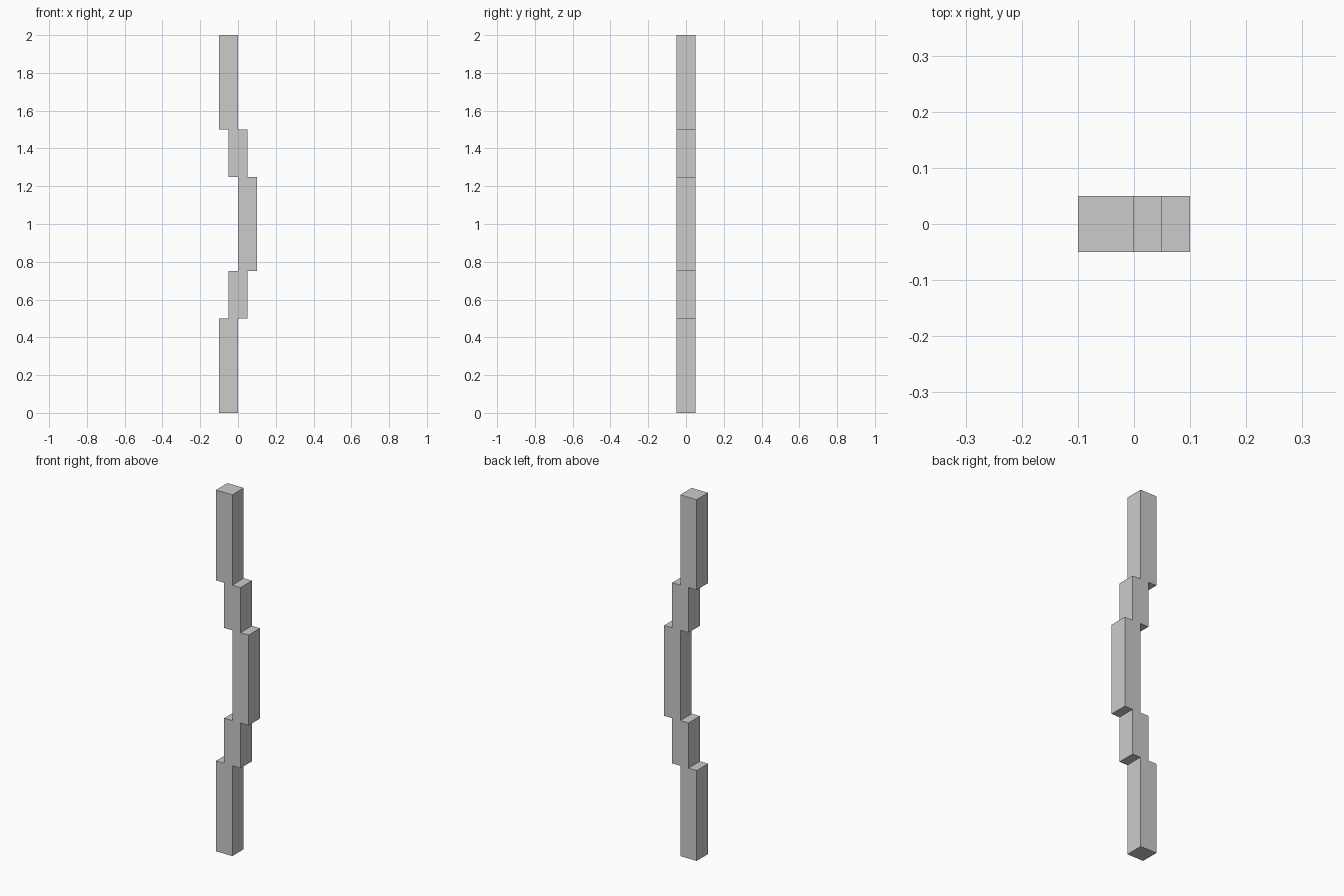
import bpy
import bmesh
from mathutils import Matrix

if "Cube" in bpy.data.objects:
    bpy.data.objects.remove(bpy.data.objects["Cube"])

WIDTH = 0.1


def block(name, x, z0, z1):
    """Square post segment centred on x, spanning z0 to z1."""
    bm = bmesh.new()
    scale = Matrix.Diagonal((WIDTH, WIDTH, z1 - z0, 1))
    bmesh.ops.create_cube(bm, size=1, matrix=scale)
    mesh = bpy.data.meshes.new(name)
    bm.to_mesh(mesh)
    bm.free()
    obj = bpy.data.objects.new(name, mesh)
    obj.location = (x, 0, (z0 + z1) / 2)
    bpy.context.collection.objects.link(obj)


# End segments and stepped links, mirrored about mid height
for side in ("lower", "upper"):
    for part, x, z0, z1 in (("limb", -0.05, 0.0, 0.5), ("step", 0.0, 0.5, 0.75)):
        if side == "upper":
            z0, z1 = 2 - z1, 2 - z0
        block(f"{side}_{part}", x, z0, z1)

# Middle segment
block("middle_grip", 0.05, 0.75, 1.25)
